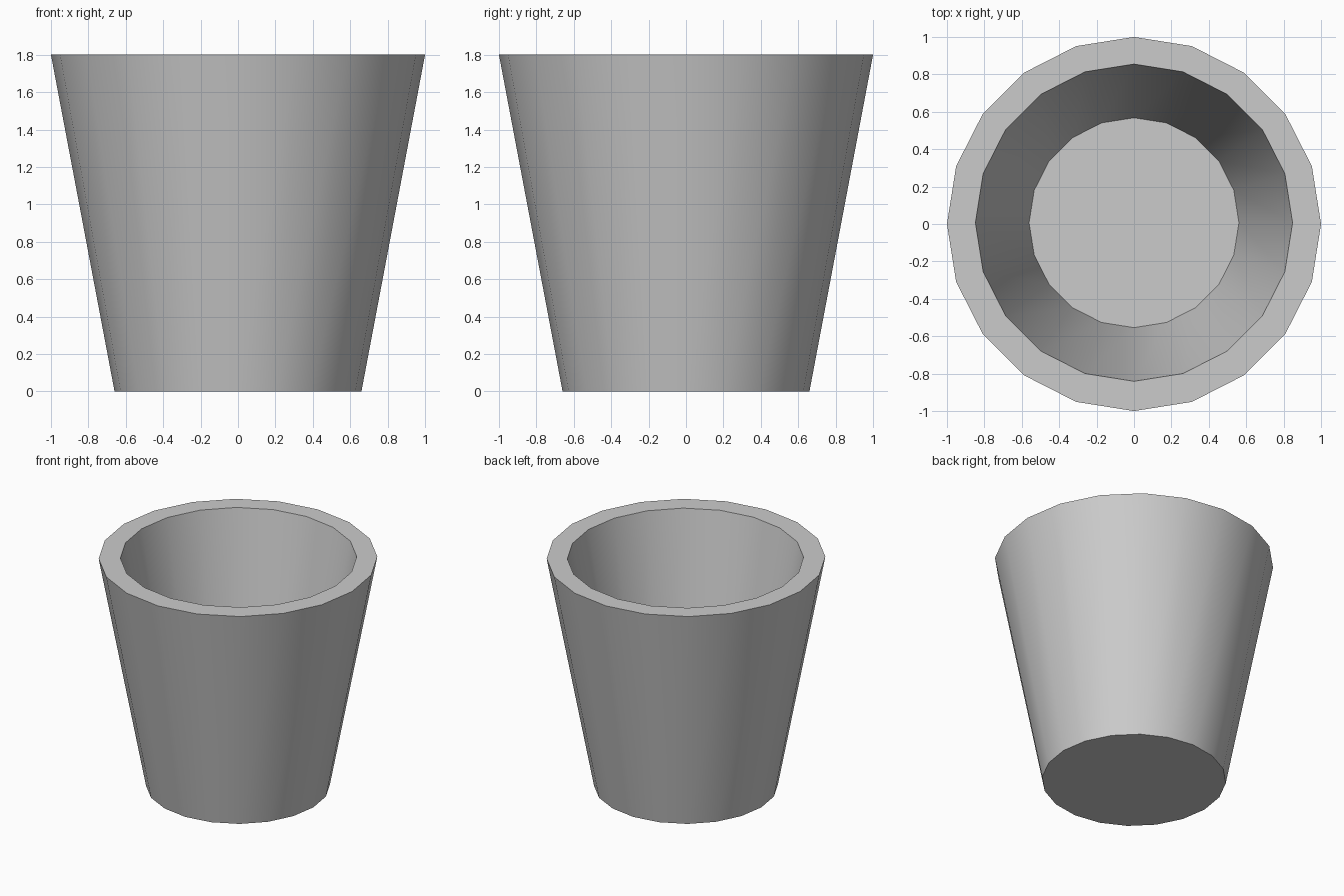
import bpy, bmesh, math

if "Cube" in bpy.data.objects:
    bpy.data.objects.remove(bpy.data.objects["Cube"])

SIDES = 20
INNER_SHIFT = 0.007  # the hollow sits slightly off centre in y

# (radius, z, y shift) from the outer base, over the rim, to the inner floor
PROFILE = [
    (0.66, 0.0, 0.0),
    (1.0, 1.8, 0.0),
    (0.848, 1.8, INNER_SHIFT),
    (0.561, 0.27, INNER_SHIFT),
]

bm = bmesh.new()


def ring(radius, z, shift):
    step = 2 * math.pi / SIDES
    return [bm.verts.new((radius * math.cos(i * step),
                          radius * math.sin(i * step) + shift, z))
            for i in range(SIDES)]


# Outer wall, rim and inner wall
rings = [ring(*p) for p in PROFILE]
for a, b in zip(rings, rings[1:]):
    for i in range(SIDES):
        j = (i + 1) % SIDES
        bm.faces.new((a[i], a[j], b[j], b[i]))

# Underside and inner floor
bm.faces.new(rings[0][::-1])
bm.faces.new(rings[-1])
bmesh.ops.recalc_face_normals(bm, faces=bm.faces[:])

mesh = bpy.data.meshes.new("cup")
bm.to_mesh(mesh)
bm.free()
cup = bpy.data.objects.new("cup", mesh)
bpy.context.collection.objects.link(cup)

# Smooth walls with crisp rim and base edges
bpy.context.view_layer.objects.active = cup
cup.select_set(True)
bpy.ops.object.shade_smooth_by_angle(angle=math.radians(30))
